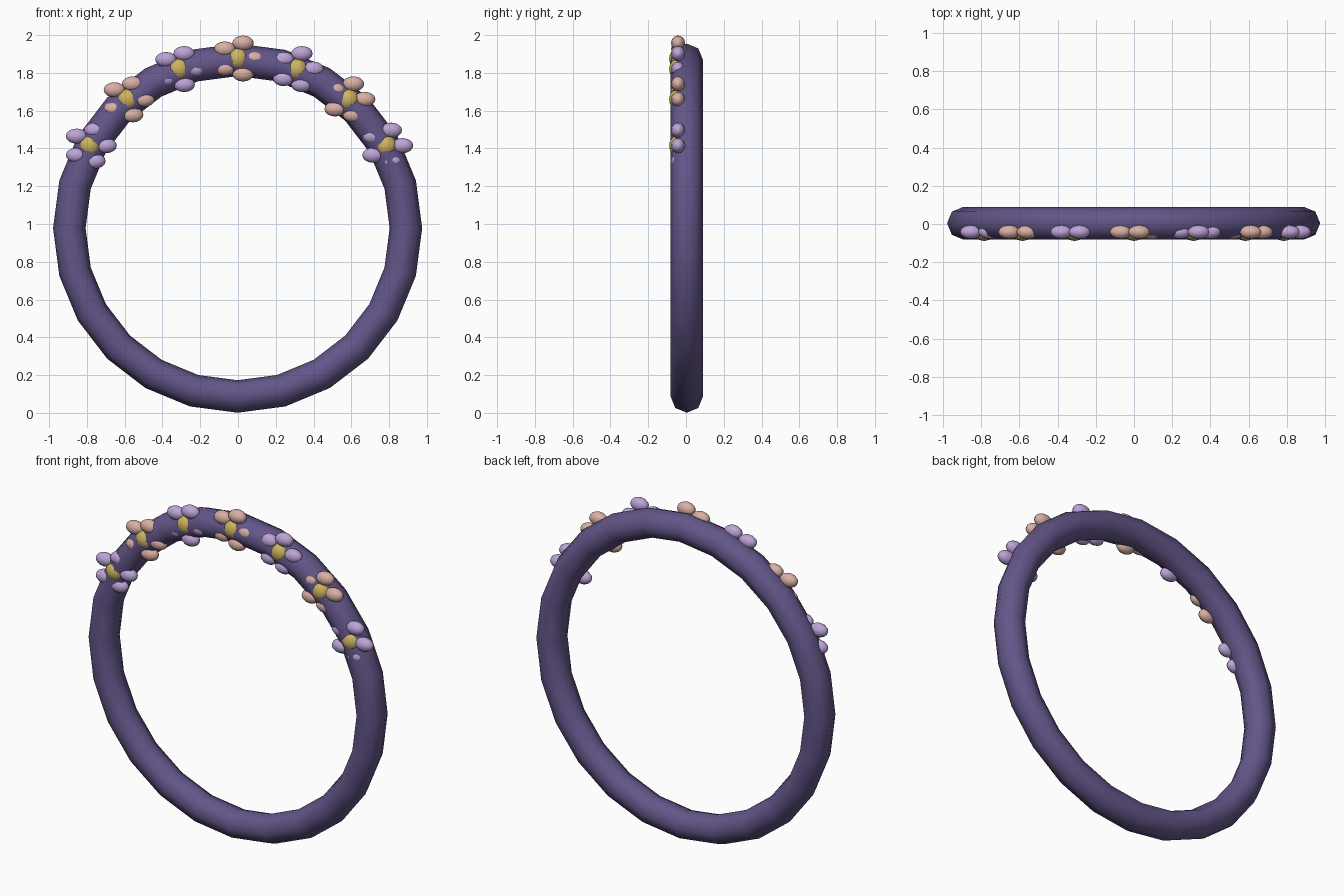
import bpy
from math import sin, cos, radians, pi

cube = bpy.data.objects.get("Cube")
if cube:
    bpy.data.objects.remove(cube, do_unlink=True)


def material(name, rgb):
    m = bpy.data.materials.new(name)
    m.use_nodes = True
    m.diffuse_color = (*rgb, 1)
    bsdf = next(n for n in m.node_tree.nodes if n.type == 'BSDF_PRINCIPLED')
    bsdf.inputs["Base Color"].default_value = (*rgb, 1)
    return m


PURPLE = material("deep purple", (0.125, 0.092, 0.25))
PINK = material("dusty pink", (0.69, 0.43, 0.375))
LILAC = material("lilac", (0.51, 0.37, 0.68))
YELLOW = material("soft yellow", (0.61, 0.456, 0.12))

MAJOR, MINOR, MID_Z = 0.891, 0.086, 0.978


def finish(name, mat):
    obj = bpy.context.object
    obj.name = name
    obj.data.materials.append(mat)
    bpy.ops.object.shade_smooth()
    return obj


def ellipsoid(name, loc, size, mat):
    bpy.ops.mesh.primitive_uv_sphere_add(segments=12, ring_count=8, radius=1, location=loc)
    bpy.context.object.scale = size
    return finish(name, mat)


# Upright band
bpy.ops.mesh.primitive_torus_add(major_segments=24, minor_segments=8,
                                 major_radius=MAJOR, minor_radius=MINOR,
                                 location=(-0.002, 0.004, MID_Z),
                                 rotation=(pi / 2, 0, 0))
finish("band", PURPLE)

# Seven five-petalled flowers along the upper front, alternating in colour
for i in range(7):
    a = radians(90 + (i - 3) * 20.3)
    x, z = 0.898 * cos(a), MID_Z + 0.898 * sin(a)
    ellipsoid(f"flower_centre_{i + 1}", (x, -0.045, z), (0.055, 0.044, 0.055), YELLOW)
    for p in range(5):
        b = 2 * pi * p / 5
        ellipsoid(f"flower_{i + 1}_petal_{p + 1}",
                  (x + 0.086 * cos(b), -0.042, z + 0.086 * sin(b)),
                  (0.057, 0.037, 0.04), PINK if i % 2 else LILAC)
